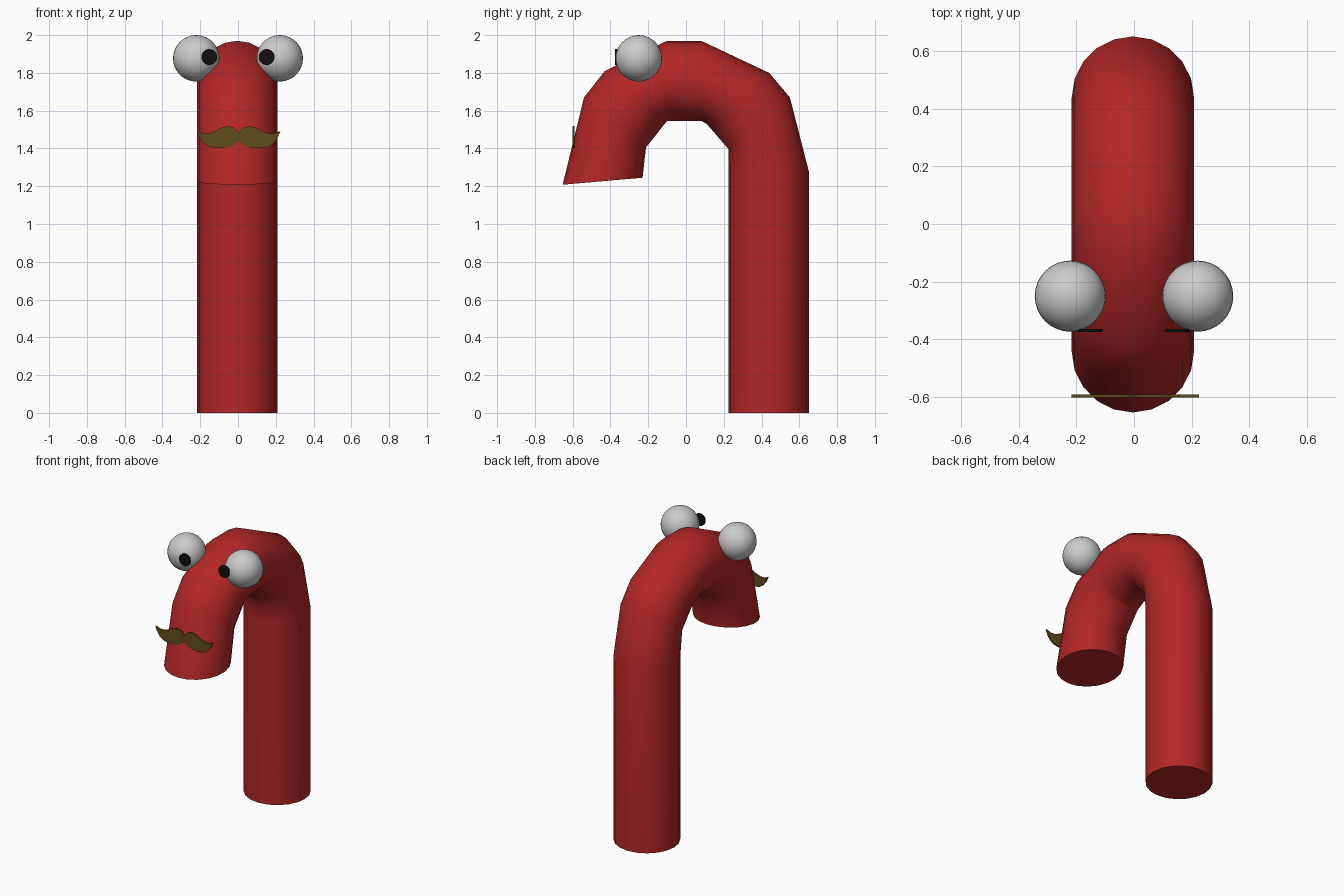
import bpy, bmesh, math
from mathutils import Vector

if "Cube" in bpy.data.objects:
    bpy.data.objects.remove(bpy.data.objects["Cube"])


def material(name, rgb):
    m = bpy.data.materials.new(name)
    m.diffuse_color = (*rgb, 1)
    m.use_nodes = True
    m.node_tree.nodes["Principled BSDF"].inputs["Base Color"].default_value = m.diffuse_color
    return m


def finish(bm, name, mat=None, smooth=None):
    bmesh.ops.recalc_face_normals(bm, faces=bm.faces)
    me = bpy.data.meshes.new(name)
    bm.to_mesh(me)
    bm.free()
    ob = bpy.data.objects.new(name, me)
    bpy.context.collection.objects.link(ob)
    if mat:
        me.materials.append(mat)
    if smooth:
        bpy.ops.object.select_all(action='DESELECT')
        ob.select_set(True)
        bpy.context.view_layer.objects.active = ob
        bpy.ops.object.shade_smooth_by_angle(angle=math.radians(smooth))
    return ob


red = material("red", (0.45, 0.02, 0.02))
brown = material("brown", (0.12, 0.07, 0.011))
black = material("black", (0.005, 0.005, 0.005))

# Hooked body: each ring spans an outer and an inner (y, z) point
RADIUS, SIDES, CX = 0.212, 20, -0.004
rings = [((0.65, 0), (0.226, 0)),
         ((0.65, 1.28), (0.226, 1.28)),
         ((0.55, 1.67), (0.226, 1.395)),
         ((0.44, 1.80), (0.11, 1.53)),
         ((0.08, 1.97), (0.08, 1.546)),
         ((-0.10, 1.97), (-0.10, 1.546)),
         ((-0.43, 1.81), (-0.105, 1.54)),
         ((-0.54, 1.67), (-0.212, 1.405)),
         ((-0.653, 1.208), (-0.23, 1.245))]
bm = bmesh.new()
loops = []
for outer, inner in rings:
    o, i = Vector((CX, *outer)), Vector((CX, *inner))
    mid, half = (o + i) / 2, (o - i) / 2
    loop = []
    for k in range(SIDES):
        a = 2 * math.pi * k / SIDES
        loop.append(bm.verts.new(mid + half * math.cos(a) + Vector((RADIUS * math.sin(a), 0, 0))))
    loops.append(loop)
for a, b in zip(loops, loops[1:]):
    for k in range(SIDES):
        n = (k + 1) % SIDES
        bm.faces.new((a[k], a[n], b[n], b[k]))
bm.faces.new(loops[0])
bm.faces.new(loops[-1])
finish(bm, "hooked_body", red, 50)

# Eyes and flat pupils
for side, label in ((-1, "left"), (1, "right")):
    bm = bmesh.new()
    bmesh.ops.create_uvsphere(bm, u_segments=32, v_segments=16, radius=0.123)
    eye = finish(bm, label + "_eye", None, 40)
    eye.location = (side * 0.221, -0.25, 1.877)

    bm = bmesh.new()
    bmesh.ops.create_cone(bm, cap_ends=True, segments=24, radius1=0.042, radius2=0.042, depth=0.012)
    pupil = finish(bm, label + "_pupil", black, 40)
    pupil.location = (side * 0.152, -0.369, 1.884)
    pupil.rotation_euler.x = math.pi / 2

# Moustache: half outline, extruded and mirrored
outline = [(0, 1.485), (0.025, 1.51), (0.055, 1.518), (0.09, 1.512), (0.13, 1.49),
           (0.16, 1.48), (0.19, 1.48), (0.221, 1.492), (0.208, 1.46), (0.185, 1.427),
           (0.155, 1.408), (0.11, 1.402), (0.06, 1.404), (0.025, 1.418), (0, 1.44)]
bm = bmesh.new()
for s in (-1, 1):
    f = bm.faces.new([bm.verts.new((s * x + 0.004, -0.591, z)) for x, z in outline])
    ext = bmesh.ops.extrude_face_region(bm, geom=[f])
    bmesh.ops.translate(bm, vec=(0, -0.011, 0),
                        verts=[v for v in ext["geom"] if isinstance(v, bmesh.types.BMVert)])
finish(bm, "moustache", brown)
